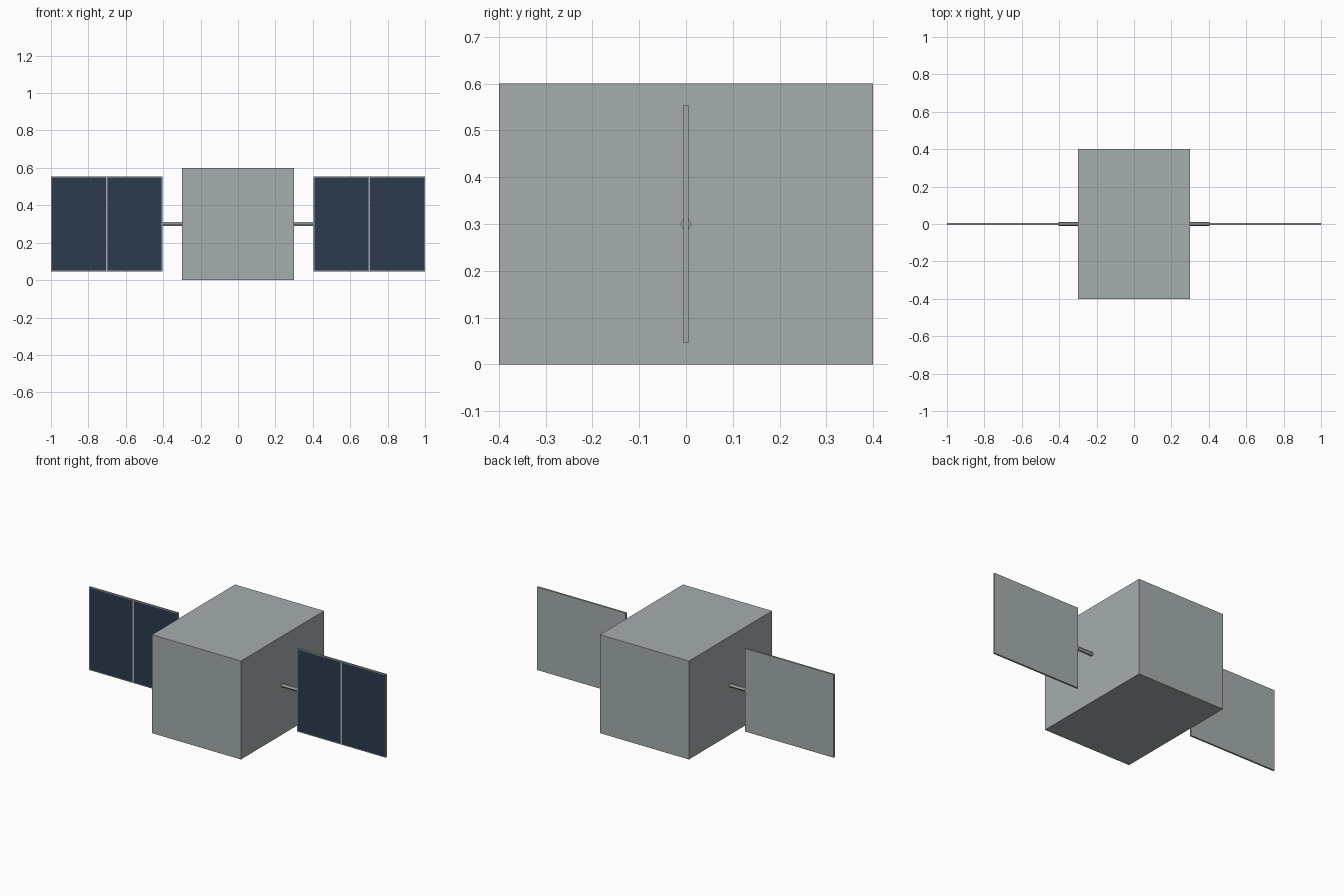
import bpy
import bmesh
import math
from mathutils import Matrix, Vector

cube = bpy.data.objects.get("Cube")
if cube:
    bpy.data.objects.remove(cube, do_unlink=True)


def make_material(name, rgb):
    mat = bpy.data.materials.new(name)
    mat.use_nodes = True
    colour = (*rgb, 1.0)
    mat.diffuse_color = colour
    mat.node_tree.nodes["Principled BSDF"].inputs["Base Color"].default_value = colour
    return mat


GREY = make_material("hull grey", (0.381, 0.423, 0.429))
NAVY = make_material("solar cell navy", (0.025, 0.042, 0.076))

MID_Z = 0.3
BODY_SIZE = (0.6, 0.8, 0.6)
PANEL_IN, PANEL_OUT = 0.403, 1.0
PANEL_SIZE = (PANEL_OUT - PANEL_IN, 0.011, 0.506)
ROD_RADIUS = 0.012
FRAME = 0.007


def finish(bm, name, location, materials):
    mesh = bpy.data.meshes.new(name)
    bm.to_mesh(mesh)
    bm.free()
    for mat in materials:
        mesh.materials.append(mat)
    obj = bpy.data.objects.new(name, mesh)
    obj.location = location
    bpy.context.collection.objects.link(obj)
    return obj


def box(size):
    bm = bmesh.new()
    bmesh.ops.create_cube(bm, size=1.0, matrix=Matrix.Diagonal((*size, 1.0)))
    return bm


# Main box body
finish(box(BODY_SIZE), "body", (0, 0, MID_Z), [GREY])

for side, sign in (("left", 1), ("right", -1)):
    # Hexagonal boom between body and panel
    start = BODY_SIZE[0] / 2
    bm = bmesh.new()
    bmesh.ops.create_cone(bm, cap_ends=True, segments=6,
                          radius1=ROD_RADIUS, radius2=ROD_RADIUS,
                          depth=PANEL_IN - start,
                          matrix=Matrix.Rotation(math.pi / 2, 4, "Y"))
    finish(bm, side + "_boom", (sign * (start + PANEL_IN) / 2, 0, MID_Z), [GREY])

    # Solar panel: front split in two, each half inset to leave a thin frame
    bm = box(PANEL_SIZE)
    bmesh.ops.bisect_plane(bm, geom=bm.verts[:] + bm.edges[:] + bm.faces[:],
                           plane_co=Vector(), plane_no=Vector((1, 0, 0)))
    bm.normal_update()
    cells = [f for f in bm.faces if f.normal.y < -0.9]
    bmesh.ops.inset_individual(bm, faces=cells, thickness=FRAME)
    for face in cells:
        face.material_index = 1
    finish(bm, side + "_solar_panel",
           (sign * (PANEL_IN + PANEL_OUT) / 2, 0, MID_Z), [GREY, NAVY])
